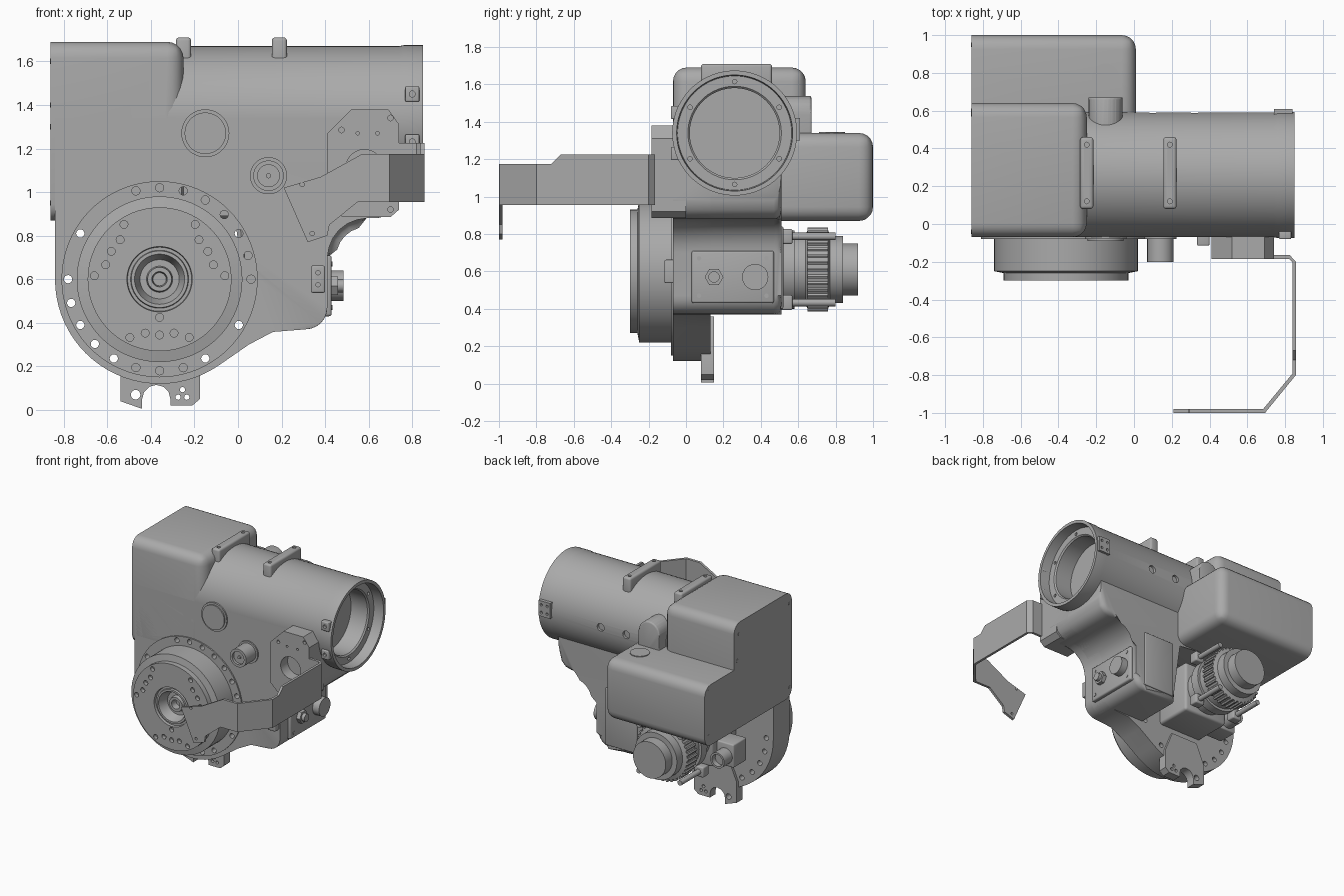
import bpy, bmesh
from math import sin, cos, pi, radians

cube = bpy.data.objects.get("Cube")
if cube:
    bpy.data.objects.remove(cube)

GREY = (.4, .4, .4, 1)
metal = bpy.data.materials.new("machined grey")
metal.use_nodes = True
metal.diffuse_color = GREY
metal.node_tree.nodes["Principled BSDF"].inputs["Base Color"].default_value = GREY


def place(u, v, t, axis):
    """Map profile coordinates plus depth along an axis to x, y, z."""
    return {"x": (t, u, v), "y": (u, t, v), "z": (u, v, t)}[axis]


def finish(name, bm):
    bmesh.ops.recalc_face_normals(bm, faces=bm.faces)
    mesh = bpy.data.meshes.new(name)
    bm.to_mesh(mesh)
    bm.free()
    mesh.materials.append(metal)
    obj = bpy.data.objects.new(name, mesh)
    bpy.context.collection.objects.link(obj)
    return obj


def loft(bm, rings):
    """Skin a row of closed rings and cap both ends."""
    loops = [[bm.verts.new(point) for point in ring] for ring in rings]
    count = len(loops[0])
    for near, far in zip(loops, loops[1:]):
        for i in range(count):
            j = (i + 1) % count
            bm.faces.new((near[i], near[j], far[j], far[i]))
    bm.faces.new(loops[0])
    bm.faces.new(loops[-1])


def prism(name, points, axis, start, end, bevel=0, keep=lambda edge: True, segments=3):
    """Extrude a profile and round the edges that pass the keep rule."""
    bm = bmesh.new()
    loft(bm, [[place(u, v, depth, axis) for u, v in points] for depth in (start, end)])
    if bevel:
        edges = [edge for edge in bm.edges if keep(edge)]
        bmesh.ops.bevel(bm, geom=edges, offset=bevel, segments=segments,
                        affect="EDGES", profile=.5, clamp_overlap=True)
    return finish(name, bm)


def box(name, centre, size, axis, start, end, bevel=0):
    (u, v), (width, height) = centre, size
    corners = [(u + width * i / 2, v + height * j / 2) for i, j in ((-1, -1), (1, -1), (1, 1), (-1, 1))]
    return prism(name, corners, axis, start, end, bevel)


def polar(centre, radius, degrees):
    angle = radians(degrees)
    return (centre[0] + radius * cos(angle), centre[1] + radius * sin(angle))


def circle(centre, radius, count):
    return [polar(centre, radius, 360 * i / count) for i in range(count)]


def lathe(name, centre, axis, profile, count=64):
    """Turn a list of (radius, depth) about an axis."""
    bm = bmesh.new()
    loft(bm, [[place(u, v, depth, axis) for u, v in circle(centre, radius, count)]
              for radius, depth in profile])
    return finish(name, bm)


def cylinder(name, centre, axis, radius, start, end, count=32):
    return lathe(name, centre, axis, [(radius, start), (radius, end)], count)


def cut(targets, centres, radius, axis, start, end, count=16):
    """Drill equal holes through the targets."""
    bm = bmesh.new()
    for centre in centres:
        loft(bm, [[place(u, v, depth, axis) for u, v in circle(centre, radius, count)]
                  for depth in (start, end)])
    cutter = finish("drill_helper", bm)
    cutter.hide_render = True
    for obj in targets:
        modifier = obj.modifiers.new("holes", "BOOLEAN")
        modifier.object, modifier.operation, modifier.solver = cutter, "DIFFERENCE", "EXACT"
        bpy.context.view_layer.objects.active = obj
        bpy.ops.object.modifier_apply(modifier=modifier.name)
    bpy.data.objects.remove(cutter)


HUB, BORE, AXLE = (-.36, .6), (.26, 1.34), (-.33, .61)
FRONT, BACK, LEFT_END = -.07, .51, -.86

# Housing: thin front shell with round hub, deep rear body
right_edge = [polar((.31, .47), .1, angle) for angle in range(-90, 1, 15)]
right_edge += [polar((.59, .7), .18, angle) for angle in range(180, 89, -15)]
right_edge += [polar((.64, .98), .1, angle) for angle in range(-90, 1, 30)]
right_edge += [(.74, BORE[1])]
round_edge = [polar(HUB, .48, angle) for angle in range(180, 306, 5)]
shell = prism("front_shell", [(-.84, BORE[1])] + round_edge + [(.05, .3), (.16, .36)] + right_edge,
              "y", FRONT, .13, .025, lambda edge: all(v.co.y < 0 and v.co.z < 1.3 for v in edge.verts))
body = prism("rear_housing", [(.03, .37)] + right_edge + [(-.8, BORE[1]), (-.8, .89), (.03, .89)],
             "y", 0, BACK, .04, lambda edge: all(v.co.y > .4 and v.co.z < 1.3 for v in edge.verts))


def case(name, front, back, top, right):
    """Gear case with a flat cover on the outer end and the other edges rounded."""
    base = .87
    return prism(name, [(front, base), (back, base), (back, top), (front, top)], "x", LEFT_END, right,
                 .075, lambda edge: any(v.co.x > LEFT_END + .1 for v in edge.verts), 5)


upper_case = case("upper_case", FRONT, .64, 1.69, -.25)
case("rear_case", .2, 1, BORE[1], .01)
cylinder("case_top_cap", (-.15, .78), "z", .07, 1.3, 1.346)
for corner in [(-.04, 1.6), (.58, 1.6), (.6, 1.4), (.95, 1.3), (.95, .95), (-.04, .95)]:
    cylinder("cover_screw", corner, "x", .012, LEFT_END - .003, LEFT_END + .01, 12)

# Main tube with a stepped open end
tube = lathe("main_tube", BORE, "x", [
    (.33, -.4), (.33, .74), (.334, .76), (.334, .85), (.31, .85), (.305, .77),
    (.25, .77), (.24, .76), (.24, .62)], 72)
cut([shell, body], [BORE], .28, "x", .61, 1, 64)
cut([tube], [polar(BORE, .275, angle) for angle in range(30, 360, 60)], .012, "x", .74, .8)
cut([tube], [(x, BORE[1]) for x in (.1, .32)], .03, "y", .57, .7)
for x in (-.25, .19):
    rib = box("top_rib", (x, .27), (.07, .38), "z", 1.55, 1.71, .015)
    cut([rib], [(x, .12), (x, .42)], .013, "z", 1.66, 1.8)
for z in (1.23, 1.45):
    tab = box("tube_front_tab", (.8, z), (.065, .07), "y", -.08, -.035, .006)
    cut([tab], [(.8, z)], .014, "y", -.1, -.06)
tab = box("tube_rear_tab", (.79, 1.36), (.1, .12), "y", .575, .61)
cut([tab], [(x, z) for x in (.765, .815) for z in (1.33, 1.39)], .01, "y", .595, .7)
boss_arch = [polar((-.15, 1.45), .09, angle) for angle in range(0, 181, 15)]
prism("rear_boss", [(-.24, 1.2), (-.06, 1.2)] + boss_arch, "y", .4, .67, .015)

# Front bosses
large_cap, small_boss = (-.15, 1.27), (.14, 1.075)
cylinder("large_front_cap", large_cap, "y", .11, 0, -.08, 48)
cylinder("large_cap_lid", large_cap, "y", .095, 0, -.09, 48)
cylinder("front_boss_foot", small_boss, "y", .085, 0, -.08, 48)
lathe("front_boss", small_boss, "y", [(.07, 0), (.07, -.2), (.05, -.2), (.05, -.18)], 48)
cylinder("boss_pin", small_boss, "y", .012, -.19, -.15, 12)

# Output flange with bolt rings and a recessed centre
flange = lathe("output_flange", HUB, "y", [
    (.45, 0), (.45, -.08), (.38, -.08), (.38, -.25), (.33, -.26), (.33, -.3),
    (.15, -.3), (.147, -.28), (.133, -.28), (.13, -.295), (.115, -.295), (.09, -.22),
    (.06, -.22), (.055, -.25), (.035, -.25), (.03, -.2)], 80)
skipped = (120, 135, 165, 315, 345)
rim = [polar(HUB, .42, angle) for angle in range(0, 360, 15) if angle not in skipped]
cut([shell, flange], rim, .019, "y", -.2, .3)
cut([upper_case], rim, .019, "y", -.2, -.03)
bolts = [polar(HUB, .175, 270)]
for base in (30, 150, 270):
    bolts += [polar(HUB, .3, base + side * 27) for side in (-1, 1)]
    bolts += [polar(HUB, .256, base + side * 15) for side in (-1, 0, 1)]
cut([flange], bolts, .018, "y", -.4, -.27)

# Foot bracket with an arched gap
arch = [polar((-.375, .05), .065, angle) for angle in range(180, -1, -30)]
foot = prism("foot_bracket", [(-.47, .36), (-.54, .2), (-.54, .04), (-.44, .005)] + arch
             + [(-.31, .02), (-.21, .02), (-.175, .05), (-.175, .2), (-.24, .36)], "y", .08, .15)
cut([foot], [(-.47, .07)], .022, "y", 0, .3)
cut([foot], [polar((-.255, .07), .023, angle) for angle in (90, 210, 330)], .012, "y", 0, .3)

# Mount plate with a window and screw holes
mount = prism("arm_mount", [(.41, .95), (.48, .885), (.7, .885), (.74, .92), (.74, 1.31),
                            (.69, 1.38), (.52, 1.38), (.41, 1.27)], "y", -.185, 0)
cut([mount], [(.58, 1.11)], .085, "y", -.3, -.1, 40)
cut([mount], [(.475, 1.285), (.7, 1.34), (.7, .92)], .013, "y", -.3, -.16)
cut([mount], [(.55, 1.27), (.64, 1.27)], .008, "y", -.3, -.16)

# Bent sheet arm: root, side, diagonal and pointed tip
low, mid, high = .955, 1.175, 1.225
inner, outer = .838, .857
prism("arm_root", [(.7, -.185), (.7, -.165), (.825, -.165), (outer, -.2), (outer, -.3),
                   (inner, -.3), (inner, -.2), (.82, -.185)], "z", low, high)
prism("arm_side", [(-.2, low), (-.2, high), (-.67, high), (-.72, mid), (-.8, mid), (-.8, low)],
      "x", inner, outer)
prism("arm_bend", [(outer, -.8), (inner, -.793), (.685, -.978), (.695, -.998)], "z", low, mid)
tip = prism("arm_tip", [(.21, 1.02), (.32, .77), (.41, .8), (.42, .85), (.55, low), (.695, low),
                        (.695, mid), (.57, mid), (.38, 1.07)], "y", -1, -.98)
cut([tip], [(.295, 1.035), (.34, .81)], .01, "y", -1.1, -.9)

# Connector panel on the right face
panel = box("connector_panel", (.25, .57), (.44, .28), "x", .36, .43, .012)
for y in (.07, .43):
    for z in (.47, .67):
        cylinder("panel_screw", (y, z), "x", .012, .42, .434, 12)
cylinder("hex_connector", (.15, .57), "x", .05, .42, .46, 6)
cylinder("hex_connector_pin", (.15, .57), "x", .03, .42, .485, 20)
cylinder("round_connector", (.37, .57), "x", .07, .42, .485)
tab = box("front_corner_tab", (.367, .6), (.065, .125), "y", -.115, 0, .008)
cut([tab], [(.367, .575), (.367, .63)], .01, "y", -.2, -.09)
box("rear_panel", (.195, .62), (.27, .44), "y", BACK - .01, BACK + .01, .006)

# Drive motor behind the hub
box("gearbox", AXLE, (.38, .4), "y", .1, .42, .02)
lathe("motor", AXLE, "y", [
    (.17, .3), (.17, .5), (.21, .51), (.21, .58), (.19, .58), (.19, .64), (.21, .65),
    (.21, .76), (.18, .77), (.18, .84), (.14, .84), (.14, .92)], 48)
for angle in range(0, 360, 10):
    cylinder("motor_fin", polar(AXLE, .215, angle), "y", .011, .65, .76, 6)
for angle in range(45, 360, 90):
    corner = polar(AXLE, .25, angle)
    box("motor_lug", corner, (.08, .08), "y", .5, .57, .01)
    cylinder("motor_bolt", corner, "y", .02, .56, .8, 12)
box("motor_plug_block", (-.57, .51), (.18, .18), "y", .2, .36, .01)
lathe("motor_plug", (-.59, .5), "y", [(.06, .3), (.06, .46), (.045, .46), (.045, .42)])

# Smooth shading with crisp edges
bpy.ops.object.select_all(action="DESELECT")
for obj in bpy.context.collection.objects:
    if obj.type == "MESH":
        obj.select_set(True)
        bpy.context.view_layer.objects.active = obj
bpy.ops.object.shade_smooth_by_angle(angle=radians(35))
